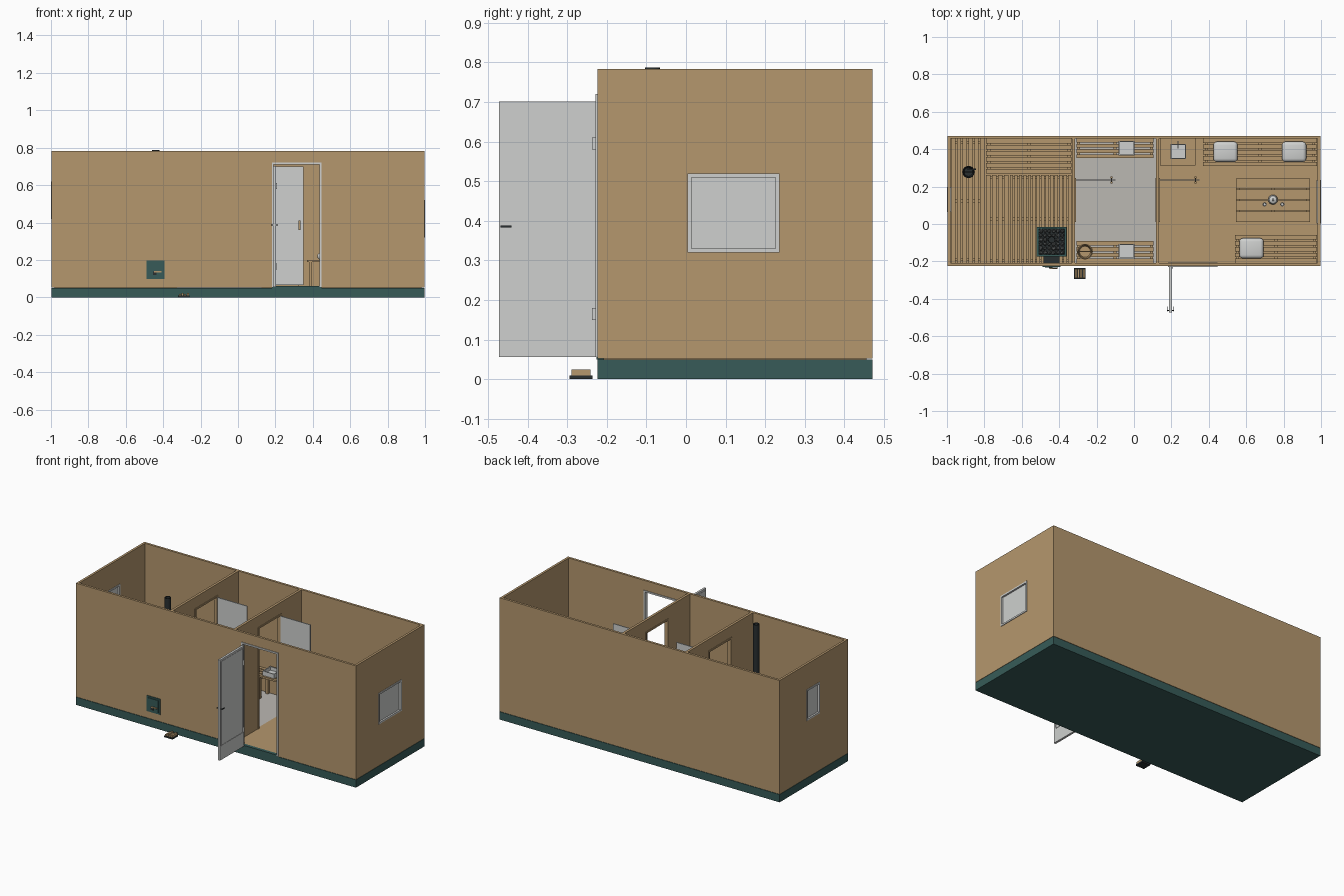
import bpy, bmesh, math, random
from mathutils import Vector, Matrix

if "Cube" in bpy.data.objects:
    bpy.data.objects.remove(bpy.data.objects["Cube"])

random.seed(4)


def material(name, rgb):
    m = bpy.data.materials.new(name)
    m.diffuse_color = (*rgb, 1)
    m.use_nodes = True
    m.node_tree.nodes["Principled BSDF"].inputs["Base Color"].default_value = m.diffuse_color
    return m


WOOD = material("wood", (0.46, 0.31, 0.155))
TEAL = material("dark_teal", (0.038, 0.105, 0.098))
WHITE = material("light_grey", (0.62, 0.63, 0.62))
FLOOR = material("floor_grey", (0.50, 0.48, 0.45))
BLACK = material("charcoal", (0.022, 0.028, 0.03))
STONE = material("stone", (0.10, 0.11, 0.11))


def finish(name, bm, mat, smooth=False):
    me = bpy.data.meshes.new(name)
    bmesh.ops.recalc_face_normals(bm, faces=bm.faces[:])
    bm.to_mesh(me)
    bm.free()
    me.materials.append(mat)
    ob = bpy.data.objects.new(name, me)
    bpy.context.collection.objects.link(ob)
    if smooth:
        bpy.ops.object.select_all(action='DESELECT')
        bpy.context.view_layer.objects.active = ob
        ob.select_set(True)
        bpy.ops.object.shade_smooth_by_angle()
    return ob


def boxes(name, mat, *bounds):
    """One object from boxes given as (x0, x1, y0, y1, z0, z1)."""
    bm = bmesh.new()
    for x0, x1, y0, y1, z0, z1 in bounds:
        mtx = Matrix.Translation(((x0 + x1) / 2, (y0 + y1) / 2, (z0 + z1) / 2))
        bmesh.ops.create_cube(bm, size=1, matrix=mtx @ Matrix.Diagonal((x1 - x0, y1 - y0, z1 - z0, 1)))
    return finish(name, bm, mat)


def cut(target, *bounds):
    for b in bounds:
        cutter = boxes("cutter", WOOD, b)
        cutter.hide_render = True
        mod = target.modifiers.new("opening", 'BOOLEAN')
        mod.operation, mod.solver, mod.object = 'DIFFERENCE', 'EXACT', cutter
        bpy.context.view_layer.objects.active = target
        bpy.ops.object.modifier_apply(modifier=mod.name)
        bpy.data.objects.remove(cutter)


def lathe(name, mat, profile, at, sides=16):
    bm = bmesh.new()
    vs = [bm.verts.new((r, 0, z)) for r, z in profile]
    es = [bm.edges.new(p) for p in zip(vs, vs[1:])]
    bmesh.ops.spin(bm, geom=vs + es, axis=(0, 0, 1), cent=(0, 0, 0), angle=2 * math.pi, steps=sides)
    bmesh.ops.remove_doubles(bm, verts=bm.verts[:], dist=1e-5)
    bmesh.ops.translate(bm, verts=bm.verts[:], vec=Vector(at))
    return finish(name, bm, mat, True)


def slat_bench(name, x0, x1, y0, y1, top, n, along='x', gap=0.008):
    """Slatted top on bearers and corner posts."""
    parts = []
    lo, hi = (y0, y1) if along == 'x' else (x0, x1)
    step = (hi - lo + gap) / n
    for i in range(n):
        a = lo + i * step
        b = a + step - gap
        parts.append((x0, x1, a, b, top - 0.012, top) if along == 'x' else (a, b, y0, y1, top - 0.012, top))
    for s in (0.03, 0.5, 0.97):
        if along == 'x':
            c = x0 + (x1 - x0) * s
            parts.append((c - 0.008, c + 0.008, y0 + 0.004, y1 - 0.004, top - 0.032, top - 0.012))
            posts = [(c, y0 + 0.012), (c, y1 - 0.012)]
        else:
            c = y0 + (y1 - y0) * s
            parts.append((x0 + 0.004, x1 - 0.004, c - 0.008, c + 0.008, top - 0.032, top - 0.012))
            posts = [(x0 + 0.012, c), (x1 - 0.012, c)]
        parts += [(px - 0.008, px + 0.008, py - 0.008, py + 0.008, FL, top - 0.032) for px, py in posts]
    return boxes(name, WOOD, *parts)


FL, TOP = 0.058, 0.783
X, Y0, Y1, T = 0.996, -0.224, 0.471, 0.015

# Base slab and room floors
boxes("base", TEAL, (-X, X, Y0, Y1, 0, 0.05))
boxes("timber_floor", WOOD, (-0.98, -0.325, Y0 + T, Y1 - T, 0.05, FL), (0.125, 0.98, Y0 + T, Y1 - T, 0.05, FL))
boxes("wash_floor", FLOOR, (-0.325, 0.125, Y0 + T, Y1 - T, 0.05, FL))

# Outer walls with doorway, windows and stove hatch
walls = boxes("outer_walls", WOOD, (-X, X, Y0, Y1, 0.052, TOP))
cut(walls, (-X + T, X - T, Y0 + T, Y1 - T, 0, 1),
    (0.187, 0.440, -0.3, -0.15, 0.04, 0.715),
    (0.9, 1.1, 0.008, 0.232, 0.325, 0.515),
    (-1.1, -0.9, 0.068, 0.195, 0.425, 0.615))

# Partitions with doorways, trims and open glass doors
for nm, px in (("sauna", -0.323), ("wash", 0.126)):
    part = boxes(nm + "_partition", WOOD, (px - 0.008, px + 0.008, Y0 + T, Y1 - T, FL, TOP))
    cut(part, (px - 0.1, px + 0.1, 0.02, 0.235, 0.03, 0.70))
    boxes(nm + "_door_trim", WOOD, (px - 0.012, px + 0.012, 0.01, 0.022, FL, 0.71),
          (px - 0.012, px + 0.012, 0.233, 0.245, FL, 0.71),
          (px - 0.012, px + 0.012, 0.022, 0.233, 0.70, 0.71))
    boxes(nm + "_glass_door", WHITE, (px + 0.013, px + 0.225, 0.232, 0.238, 0.065, 0.70))
    hx = px + 0.203
    boxes(nm + "_door_handle", WOOD, (hx - 0.006, hx + 0.006, 0.217, 0.226, 0.36, 0.41),
          (hx - 0.006, hx + 0.006, 0.244, 0.253, 0.36, 0.41))
    boxes(nm + "_door_hardware", BLACK, (hx - 0.003, hx + 0.003, 0.226, 0.244, 0.37, 0.375),
          (hx - 0.003, hx + 0.003, 0.226, 0.244, 0.395, 0.40))

# Windows: frame bars, inner sash and pane
for nm, s, a, b, c, d in (("right", 1, 0.004, 0.236, 0.32, 0.52), ("left", -1, 0.064, 0.199, 0.42, 0.62)):
    def ring(x0, x1, m, w):
        xa, xb = sorted((s * x0, s * x1))
        l, r, lo, hi = a + m, b - m, c + m, d - m
        return [(xa, xb, l, l + w, lo, hi), (xa, xb, r - w, r, lo, hi),
                (xa, xb, l + w, r - w, lo, lo + w), (xa, xb, l + w, r - w, hi - w, hi)]
    boxes(nm + "_window_frame", WHITE, *ring(0.977, 1.0, 0, 0.010))
    xa, xb = sorted((s * 0.985, s * 0.989))
    boxes(nm + "_window_pane", WHITE, (xa, xb, a + 0.009, b - 0.009, c + 0.009, d - 0.009))

# Entrance frame, threshold and open door leaf
boxes("entrance_frame", WHITE, (0.181, 0.191, -0.229, -0.205, 0.056, 0.72),
      (0.436, 0.446, -0.229, -0.205, 0.056, 0.72), (0.191, 0.436, -0.229, -0.205, 0.71, 0.72))
boxes("threshold", TEAL, (0.181, 0.446, -0.226, -0.205, 0.05, 0.060))
boxes("entrance_door", WHITE, (0.188, 0.202, -0.472, -0.229, 0.056, 0.702))
for nm, xa, xb in (("inner", 0.202, 0.204), ("outer", 0.186, 0.188)):
    boxes(nm + "_door_moulding", WHITE, (xa, xb, -0.459, -0.454, 0.145, 0.69), (xa, xb, -0.241, -0.236, 0.145, 0.69),
          (xa, xb, -0.454, -0.241, 0.145, 0.15), (xa, xb, -0.454, -0.241, 0.685, 0.69))
boxes("entrance_handle", BLACK, (0.178, 0.212, -0.465, -0.459, 0.383, 0.388),
      (0.210, 0.214, -0.469, -0.441, 0.383, 0.388), (0.176, 0.180, -0.469, -0.441, 0.383, 0.388))
boxes("door_hinges", WHITE, *[(0.2, 0.208, -0.238, -0.229, z, z + 0.03) for z in (0.15, 0.58)])

# Sauna benches
slat_bench("sauna_end_bench", -0.978, -0.80, Y0 + T, Y1 - T, 0.30, 6, 'y')
slat_bench("sauna_back_bench", -0.79, -0.335, 0.27, Y1 - T, 0.30, 6)
slat_bench("sauna_step", -0.79, -0.672, Y0 + T, 0.262, 0.18, 4, 'y')
slat_bench("sauna_duckboard", -0.664, -0.335, Y0 + T, 0.262, 0.095, 14, 'y', 0.007)

# Stove with stones, flue, fire tunnel and outside hatch
sx, sy = -0.44, -0.095
boxes("stove_body", BLACK, (sx - 0.07, sx + 0.07, sy - 0.07, sy + 0.07, 0.08, 0.27))
w = 0.08
boxes("stove_casing", TEAL, (sx - w, sx + w, sy - w, sy - w + 0.012, 0.07, 0.29),
      (sx - w, sx + w, sy + w - 0.012, sy + w, 0.07, 0.29),
      (sx - w, sx - w + 0.012, sy - w + 0.012, sy + w - 0.012, 0.07, 0.29),
      (sx + w - 0.012, sx + w, sy - w + 0.012, sy + w - 0.012, 0.07, 0.29))
bm = bmesh.new()
for i in range(6):
    for j in range(6):
        p = (sx - 0.058 + i * 0.023, sy - 0.058 + j * 0.023, 0.28 + random.uniform(-0.005, 0.01))
        rot = Matrix.Rotation(random.uniform(0, 6), 4, Vector((1, random.random(), 0.4)))
        bmesh.ops.create_icosphere(bm, subdivisions=1, radius=random.uniform(0.011, 0.016),
                                   matrix=Matrix.Translation(p) @ rot @ Matrix.Diagonal((1, 0.8, 0.7, 1)))
finish("stove_stones", bm, STONE)
lathe("flue_pipe", BLACK, [(0, 0.27), (0.019, 0.27), (0.019, 0.787), (0.015, 0.787), (0.015, 0.7), (0, 0.7)],
      (sx, sy + 0.01, 0))
boxes("fire_tunnel", BLACK, (sx - 0.043, sx + 0.043, -0.215, sy - 0.078, 0.105, 0.20))
boxes("fire_hatch", TEAL, (-0.489, -0.393, -0.229, -0.222, 0.098, 0.198))
boxes("fire_door", TEAL, (-0.477, -0.405, -0.233, -0.228, 0.108, 0.188))
boxes("fire_door_latch", BLACK, (-0.455, -0.437, -0.238, -0.232, 0.118, 0.138))
boxes("fire_door_grip", WOOD, (-0.45, -0.41, -0.241, -0.235, 0.133, 0.141))

# Firewood tray outside
boxes("firewood_tray", BLACK, (-0.32, -0.26, -0.294, -0.236, 0, 0.009))
boxes("firewood", WOOD, *[(-0.316 + i * 0.014, -0.305 + i * 0.014, -0.289, -0.241, 0.009, 0.018 + 0.006 * (i % 2))
                          for i in range(4)])


# Buckets with hoop handles and a ladle
def bucket(name, mat, x, y, z, r):
    lathe(name, mat, [(0, 0), (r * 0.8, 0), (r, r * 1.4), (r * 0.87, r * 1.4), (r * 0.7, 0.008), (0, 0.008)], (x, y, z))
    boxes(name + "_handle", mat, (x - r, x + r, y - 0.003, y + 0.003, z + r * 1.75, z + r * 1.9),
          *[(x + s * r * 0.95 - 0.003, x + s * r * 0.95 + 0.003, y - 0.003, y + 0.003, z + r, z + r * 1.8) for s in (-1, 1)])


bucket("water_pail", BLACK, -0.885, 0.278, 0.30, 0.033)
boxes("ladle", BLACK, (-0.89, -0.845, 0.29, 0.296, 0.35, 0.356))
bucket("wash_pail", WOOD, -0.262, -0.148, 0.21, 0.042)

# Wash room benches and basins
slat_bench("wash_back_bench", -0.308, 0.105, 0.353, Y1 - T, 0.21, 4)
slat_bench("wash_front_bench", -0.308, 0.105, Y0 + T, -0.092, 0.21, 4)


def basin(name, x, y, z):
    ob = boxes(name, WHITE, (x - 0.042, x + 0.042, y - 0.04, y + 0.04, z, z + 0.028))
    cut(ob, (x - 0.036, x + 0.036, y - 0.034, y + 0.034, z + 0.006, z + 0.1))


basin("back_basin", -0.04, 0.405, 0.21)
basin("front_basin", -0.04, -0.146, 0.21)

# Changing room: cabinet with sink, benches, table
boxes("cabinet", WOOD, (0.145, 0.325, 0.32, Y1 - T, FL, 0.255), (0.14, 0.33, 0.313, Y1 - T, 0.255, 0.268))
boxes("cabinet_knobs", BLACK, *[(x, x + 0.006, 0.313, 0.32, 0.17, 0.19) for x in (0.222, 0.242)])
basin("sink", 0.236, 0.388, 0.268)
boxes("sink_tap", WHITE, (0.233, 0.239, 0.438, 0.444, 0.268, 0.33), (0.233, 0.239, 0.405, 0.438, 0.324, 0.33))
slat_bench("long_bench", 0.37, 0.978, 0.31, Y1 - T, 0.20, 5)
slat_bench("short_bench", 0.54, 0.978, Y0 + T, -0.06, 0.20, 5)
slat_bench("table", 0.545, 0.942, 0.012, 0.243, 0.28, 4, gap=0.005)

# Seat cushions
for i, (x, y) in enumerate(((0.489, 0.386), (0.856, 0.386), (0.628, -0.13))):
    c = boxes("cushion_%d" % (i + 1), WHITE, (x - 0.065, x + 0.065, y - 0.054, y + 0.054, 0.2, 0.238))
    bv = c.modifiers.new("round", 'BEVEL')
    bv.width, bv.segments = 0.018, 3
    c.data.shade_smooth()

# Tea set
lathe("teapot", WHITE, [(0, 0), (0.018, 0), (0.026, 0.018), (0.02, 0.036), (0.006, 0.042), (0.005, 0.05), (0, 0.05)],
      (0.743, 0.13, 0.28))
for i, dx in enumerate((-0.045, 0.05)):
    lathe("cup_%d" % (i + 1), WHITE, [(0, 0), (0.008, 0), (0.011, 0.018), (0.009, 0.018), (0.007, 0.004), (0, 0.004)],
          (0.743 + dx, 0.105, 0.28), 12)
